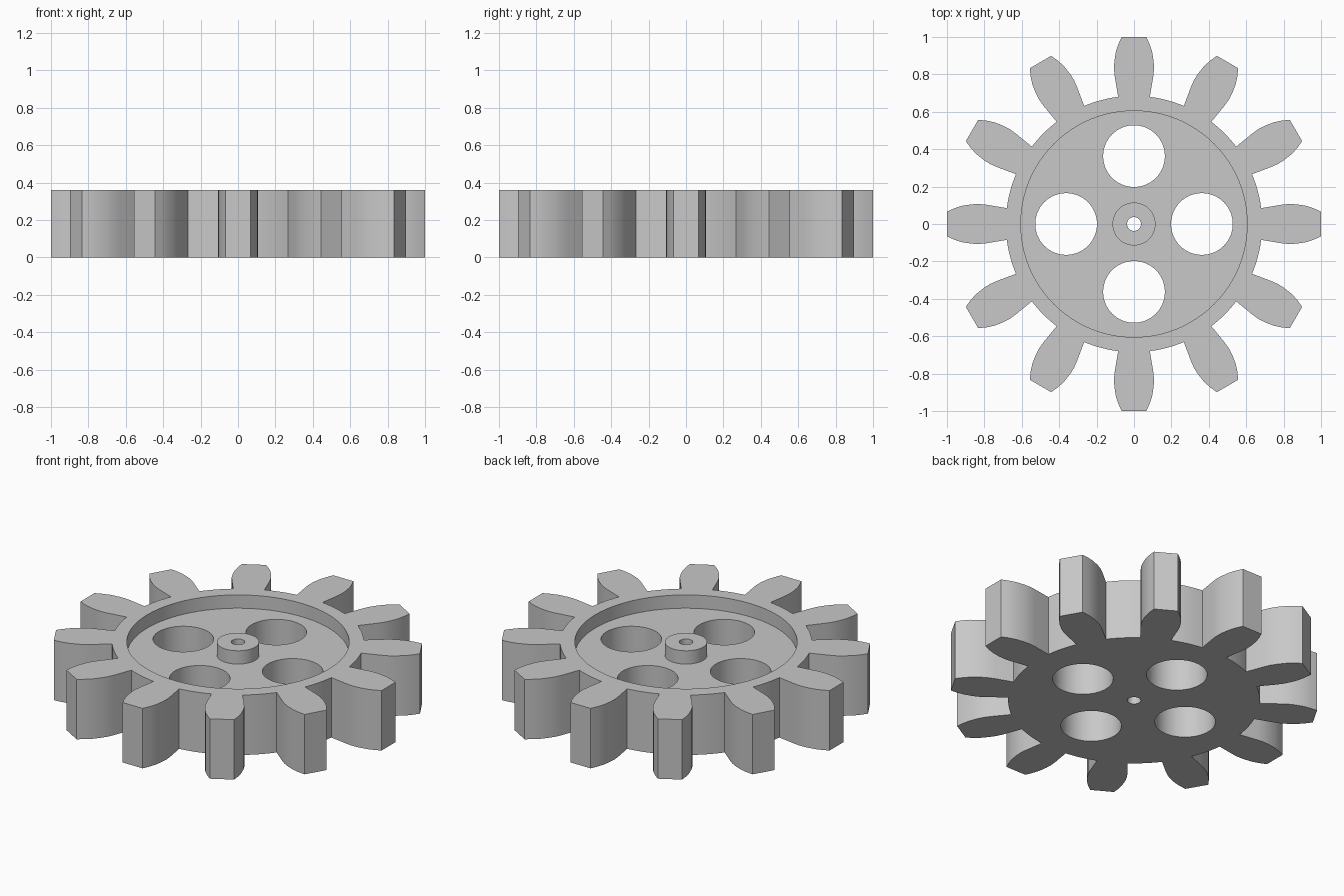
import bpy, bmesh
from math import sin, cos, pi, tau, asin, radians

HEIGHT, FLOOR = 0.36, 0.28
TEETH, ROOT = 12, 0.685

cube = bpy.data.objects.get("Cube")
if cube:
    bpy.data.objects.remove(cube, do_unlink=True)

grey = bpy.data.materials.new("plain_grey")
grey.use_nodes = True
grey.diffuse_color = (0.58, 0.58, 0.58, 1)
grey.node_tree.nodes["Principled BSDF"].inputs["Base Color"].default_value = grey.diffuse_color


def prism(name, outline, z0, z1):
    """Closed solid made by raising a flat outline from z0 to z1."""
    bm = bmesh.new()
    base = bm.faces.new([bm.verts.new((x, y, z0)) for x, y in outline])
    top = bmesh.ops.extrude_face_region(bm, geom=[base])["geom"]
    verts = [v for v in top if isinstance(v, bmesh.types.BMVert)]
    bmesh.ops.translate(bm, verts=verts, vec=(0, 0, z1 - z0))
    bmesh.ops.recalc_face_normals(bm, faces=bm.faces)
    mesh = bpy.data.meshes.new(name)
    bm.to_mesh(mesh)
    bm.free()
    mesh.materials.append(grey)
    obj = bpy.data.objects.new(name, mesh)
    bpy.context.collection.objects.link(obj)
    return obj


def circle(radius, cx=0, cy=0, sides=64):
    return [(cx + radius * cos(tau * i / sides), cy + radius * sin(tau * i / sides))
            for i in range(sides)]


# Toothed outline: one tooth flank (along, half width), mirrored and repeated
flank = [(0.68, 0.085), (0.79, 0.103), (0.83, 0.107), (0.87, 0.105),
         (0.92, 0.097), (0.96, 0.084), (1.0, 0.066)]
tooth = [(u, -w) for u, w in flank] + [(u, w) for u, w in reversed(flank)]
pitch = tau / TEETH
edge = asin(flank[0][1] / ROOT)
outline = []
for i in range(TEETH):
    a = i * pitch
    outline += [(u * cos(a) - v * sin(a), u * sin(a) + v * cos(a)) for u, v in tooth]
    for k in range(1, 6):
        b = a + edge + (pitch - 2 * edge) * k / 6
        outline.append((ROOT * cos(b), ROOT * sin(b)))

gear = prism("gear_wheel", outline, 0, HEIGHT)

# Helper solids: recess, hub, lightening holes and shaft bore
steps = [(prism("recess_cutter", circle(0.605, sides=96), FLOOR, HEIGHT + 0.1), 'DIFFERENCE'),
         (prism("hub", circle(0.115), FLOOR - 0.1, HEIGHT), 'UNION'),
         (prism("bore_cutter", circle(0.037, sides=32), -0.1, HEIGHT + 0.1), 'DIFFERENCE')]
for i in range(4):
    a = i * pi / 2
    hole = circle(0.165, 0.363 * cos(a), 0.363 * sin(a))
    steps.append((prism("hole_cutter", hole, -0.1, HEIGHT + 0.1), 'DIFFERENCE'))

for helper, operation in steps:
    helper.hide_render = True
    mod = gear.modifiers.new(helper.name, 'BOOLEAN')
    mod.operation = operation
    mod.solver = 'EXACT'
    mod.object = helper

# Bake the cuts and remove the helpers
bpy.context.view_layer.update()
baked = bpy.data.meshes.new_from_object(gear.evaluated_get(bpy.context.evaluated_depsgraph_get()))
gear.modifiers.clear()
gear.data = baked
for helper, _ in steps:
    bpy.data.objects.remove(helper, do_unlink=True)

# Smooth round walls, crisp corners
bpy.ops.object.select_all(action='DESELECT')
gear.select_set(True)
bpy.context.view_layer.objects.active = gear
bpy.ops.object.shade_smooth_by_angle(angle=radians(30))
